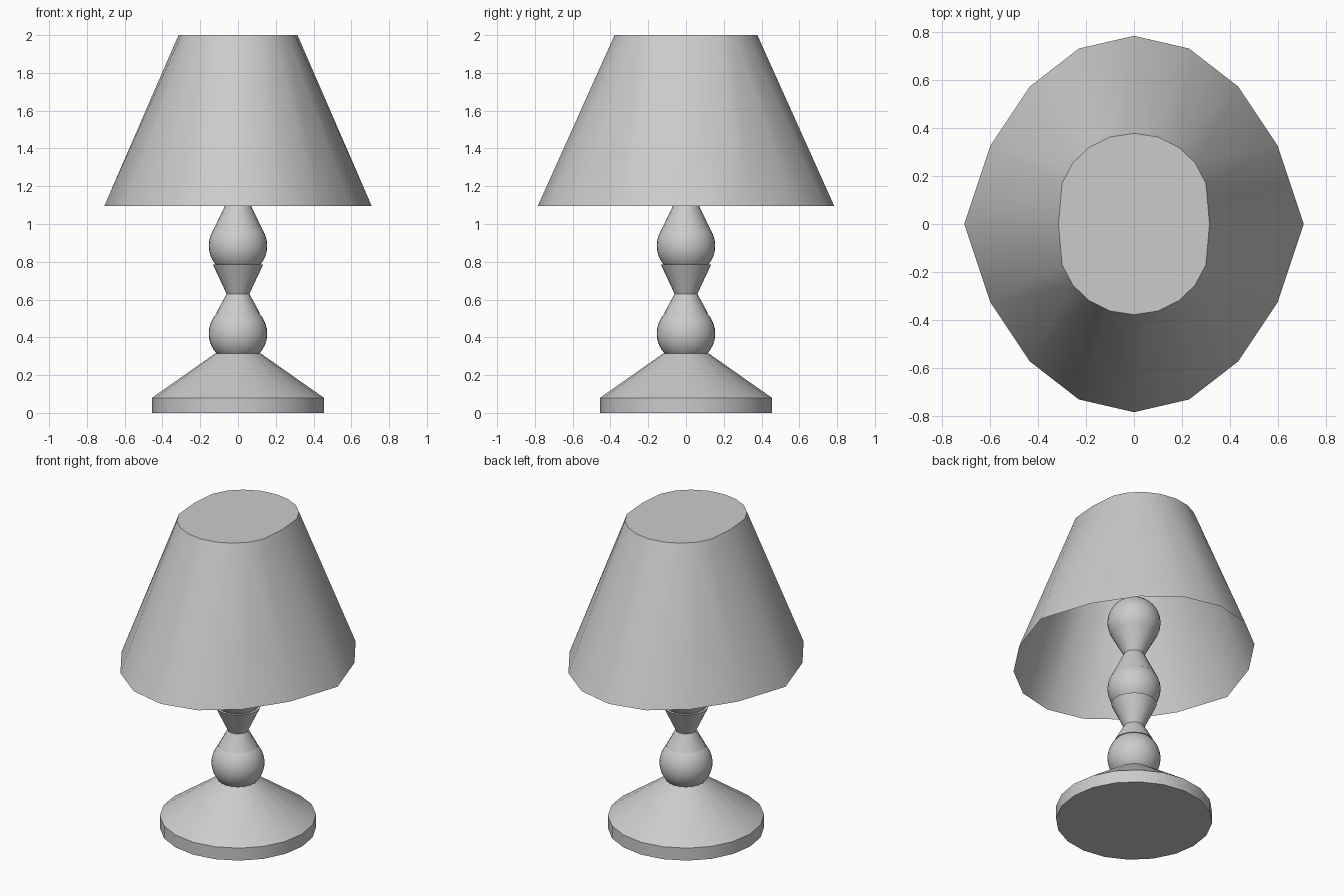
import bpy, bmesh, math

if "Cube" in bpy.data.objects:
    bpy.data.objects.remove(bpy.data.objects["Cube"])


def finish(name, bm, angle):
    me = bpy.data.meshes.new(name)
    bmesh.ops.recalc_face_normals(bm, faces=bm.faces)
    bm.to_mesh(me)
    bm.free()
    ob = bpy.data.objects.new(name, me)
    bpy.context.collection.objects.link(ob)
    bpy.ops.object.select_all(action='DESELECT')
    ob.select_set(True)
    bpy.context.view_layer.objects.active = ob
    bpy.ops.object.shade_smooth_by_angle(angle=math.radians(angle))
    return ob


def cone(name, r0, z0, r1, z1, sides=20):
    bm = bmesh.new()
    lathe(bm, [(r0, z0), (r1, z1)], sides)
    return finish(name, bm, 30)


def lathe(bm, profile, sides):
    # closed solid of revolution with capped ends
    rings = [[bm.verts.new((r * math.cos(2 * math.pi * i / sides),
                            r * math.sin(2 * math.pi * i / sides), z))
              for i in range(sides)] for r, z in profile]
    for a, b in zip(rings, rings[1:]):
        for i in range(sides):
            j = (i + 1) % sides
            bm.faces.new((a[i], a[j], b[j], b[i]))
    bm.faces.new(rings[0][::-1])
    bm.faces.new(rings[-1])


def ball(name, z, r=0.155):
    bm = bmesh.new()
    bmesh.ops.create_uvsphere(bm, u_segments=32, v_segments=16, radius=r)
    bmesh.ops.translate(bm, verts=bm.verts, vec=(0, 0, z))
    return finish(name, bm, 40)


# base: flat disc rising to a cone
bm = bmesh.new()
lathe(bm, [(0.455, 0), (0.455, 0.08), (0.12, 0.315)], 20)
finish("base", bm, 30)

# stem: balls joined by pairs of pinched cones
ball_z = [0.42, 0.885, 1.33]
for k, z in enumerate(ball_z):
    ball(f"stem_ball_{k + 1}", z)
for k, (r, z0, waist, z1) in enumerate([(0.115, 0.53, 0.63, 0.785),
                                        (0.13, 0.97, 1.115, 1.25)]):
    cone(f"stem_taper_{k + 1}", r, z0, 0.06, waist)
    cone(f"stem_flare_{k + 1}", 0.06, waist, 0.133, z1)

# shade: oval rings with different side counts, open at the bottom
bottom = [(0.708, 0), (0.60, 0.325), (0.435, 0.573), (0.23, 0.732), (0, 0.785)]
top = [(0.315, 0), (0.30, 0.17), (0.255, 0.255), (0.187, 0.32), (0.10, 0.363), (0, 0.378)]
bm = bmesh.new()
for ring, z in ((bottom, 1.095), (top, 2.0)):
    points = {(sx * x, sy * y) for x, y in ring for sx in (1, -1) for sy in (1, -1)}
    for x, y in sorted(points):
        bm.verts.new((x, y, z))
bmesh.ops.convex_hull(bm, input=bm.verts)
under = [f for f in bm.faces if all(v.co.z < 1.2 for v in f.verts)]
bmesh.ops.delete(bm, geom=under, context='FACES')
finish("lampshade", bm, 30)
